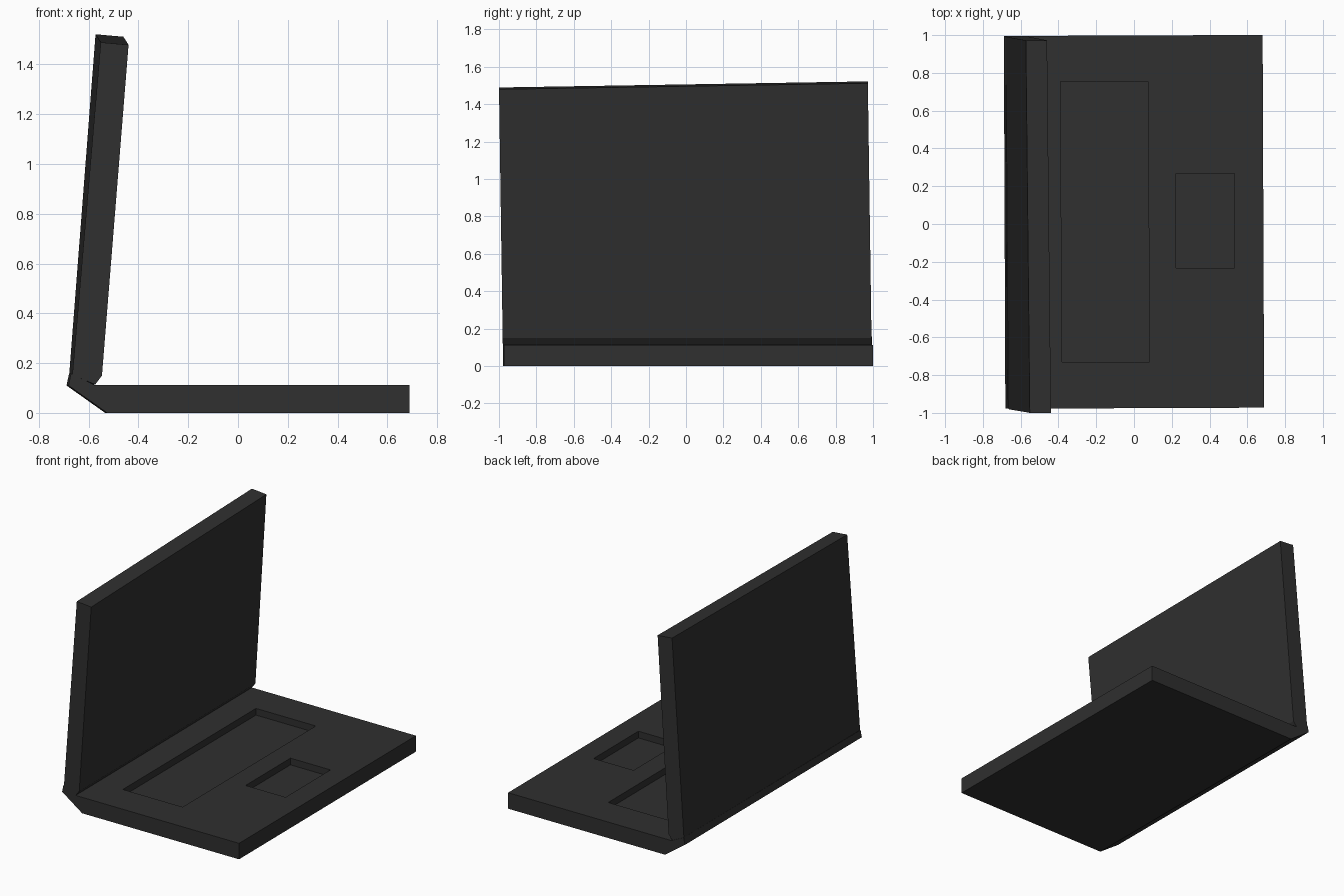
import bpy, bmesh

if "Cube" in bpy.data.objects:
    bpy.data.objects.remove(bpy.data.objects["Cube"])

black = bpy.data.materials.new("dark_grey_plastic")
black.diffuse_color = (0.029, 0.029, 0.029, 1)
black.use_nodes = True
black.node_tree.nodes["Principled BSDF"].inputs["Base Color"].default_value = black.diffuse_color


def prism(name, profile, y0, y1, warp):
    """Extrude an xz profile along y, then skew it slightly with warp(co)."""
    bm = bmesh.new()
    face = bm.faces.new([bm.verts.new((x, y0, z)) for x, z in profile])
    ext = bmesh.ops.extrude_face_region(bm, geom=[face])
    for v in ext["geom"]:
        if isinstance(v, bmesh.types.BMVert):
            v.co.y = y1
    for v in bm.verts:
        warp(v.co)
    bmesh.ops.recalc_face_normals(bm, faces=bm.faces[:])
    mesh = bpy.data.meshes.new(name)
    bm.to_mesh(mesh)
    bm.free()
    mesh.materials.append(black)
    obj = bpy.data.objects.new(name, mesh)
    bpy.context.collection.objects.link(obj)
    return obj


def skew_base(co):
    x, y = co.x, co.y
    co.x = x - 0.004 * y
    co.y = y + 0.004 * x


def skew_screen(co):
    y, z = co.y, co.z
    co.x -= (0.006 + 0.003 * z) * y
    co.y -= 0.0145 * z
    if z > 1:
        co.z += 0.0165 * y


# Base with chamfered hinge edge
base = prism("base", [(-0.53, 0), (0.685, 0), (0.685, 0.112), (-0.58, 0.112),
                      (-0.675, 0.158), (-0.685, 0.11)], -0.975, 0.998, skew_base)

# Keyboard and touchpad recesses
floor_z = 0.065
for name, x0, x1, y0, y1 in (("keyboard_cutter", -0.385, 0.078, -0.73, 0.755),
                             ("touchpad_cutter", 0.222, 0.532, -0.235, 0.265)):
    cutter = prism(name, [(x0, floor_z), (x1, floor_z), (x1, 0.2), (x0, 0.2)],
                   y0, y1, skew_base)
    mod = base.modifiers.new(name, 'BOOLEAN')
    mod.operation = 'DIFFERENCE'
    mod.solver = 'EXACT'
    mod.object = cutter
    cutter.hide_render = True
    bpy.context.view_layer.update()
    deps = bpy.context.evaluated_depsgraph_get()
    cut = bpy.data.meshes.new_from_object(base.evaluated_get(deps))
    base.modifiers.clear()
    base.data = cut
    bpy.data.objects.remove(cutter)

# Leaning screen panel with a pointed lower edge
prism("screen", [(-0.672, 0.152), (-0.58, 0.114), (-0.553, 0.15),
                 (-0.45, 1.495), (-0.562, 1.505)], -0.978, 0.994, skew_screen)
